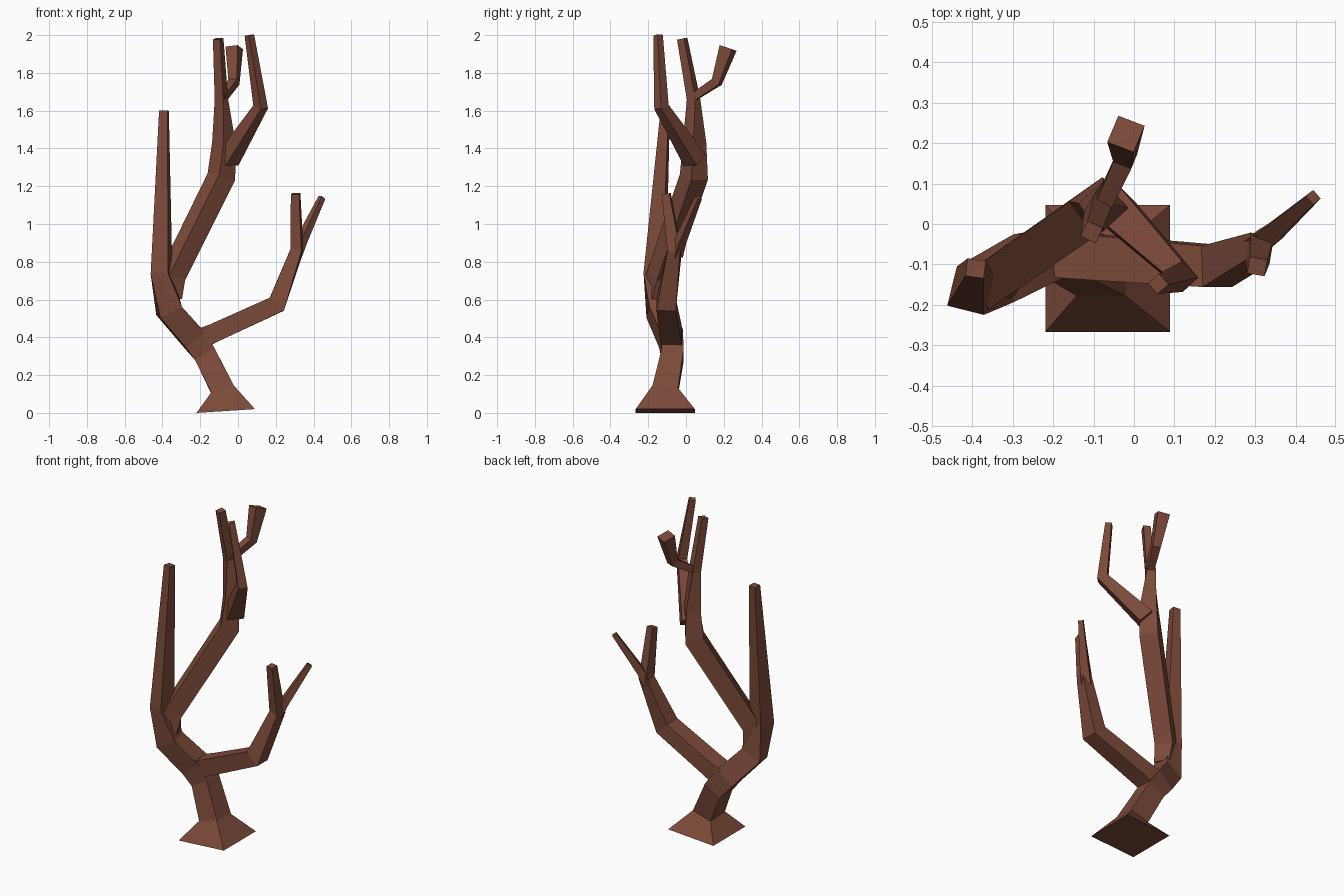
import bpy, bmesh, math
from mathutils import Vector

bark = bpy.data.materials.new("brown bark")
bark.diffuse_color = (0.2, 0.068, 0.041, 1)


def limb(name, rings, first_normal=None):
    """Loft square rings (x, y, z, half depth, half width, yaw degrees) along a path."""
    pts = [Vector(r[:3]) for r in rings]
    segs = [(b - a).normalized() for a, b in zip(pts, pts[1:])]
    bm = bmesh.new()
    loops = []
    for i, (p, r) in enumerate(zip(pts, rings)):
        t = (segs[max(i - 1, 0)] + segs[min(i, len(segs) - 1)]).normalized()
        if i == 0 and first_normal:
            t = Vector(first_normal).normalized()
        yaw = math.radians(r[5])
        u = Vector((-math.sin(yaw), math.cos(yaw), 0))
        u = (u - t * u.dot(t)).normalized()
        v = u.cross(t)
        loops.append([bm.verts.new(p + u * r[3] * a + v * r[4] * b)
                      for a, b in ((-1, -1), (-1, 1), (1, 1), (1, -1))])
    for a, b in zip(loops, loops[1:]):
        for k in range(4):
            n = (k + 1) % 4
            bm.faces.new((a[k], a[n], b[n], b[k]))
    bm.faces.new(loops[0][::-1])
    bm.faces.new(loops[-1])
    bmesh.ops.recalc_face_normals(bm, faces=bm.faces)
    me = bpy.data.meshes.new(name)
    bm.to_mesh(me)
    bm.free()
    me.materials.append(bark)
    ob = bpy.data.objects.new(name, me)
    bpy.context.collection.objects.link(ob)


# flared foot, trunk and the tall left branch
limb("trunk_and_left_branch", [
    (-0.065, -0.11, 0.01, 0.157, 0.155, 0),
    (-0.08, -0.11, 0.12, 0.068, 0.063, 0),
    (-0.175, -0.07, 0.31, 0.058, 0.06, 0),
    (-0.238, -0.08, 0.395, 0.06, 0.065, 5),
    (-0.365, -0.148, 0.54, 0.055, 0.064, 8),
    (-0.405, -0.165, 0.74, 0.05, 0.047, -14),
    (-0.392, -0.11, 1.6, 0.022, 0.023, -8)], (-0.065, 0, 1))

# long central branch, straightening into the middle tip
limb("central_branch", [
    (-0.365, -0.15, 0.61, 0.05, 0.055, 20),
    (-0.35, -0.14, 0.72, 0.052, 0.052, 36),
    (-0.088, 0.042, 1.25, 0.054, 0.054, 36),
    (-0.075, 0.045, 1.43, 0.046, 0.042, 42),
    (-0.088, 0.04, 1.66, 0.026, 0.026, 60),
    (-0.105, -0.02, 1.98, 0.021, 0.021, 65)])

# bent arm rising to the highest tip
limb("upper_arm", [
    (-0.055, 0.045, 1.34, 0.048, 0.045, -45),
    (0.12, -0.13, 1.62, 0.026, 0.03, -45),
    (0.06, -0.148, 2.0, 0.018, 0.018, -50)])

# small rear twig that widens at its end
limb("rear_twig", [
    (-0.085, 0.03, 1.665, 0.02, 0.02, -21),
    (-0.022, 0.163, 1.752, 0.024, 0.024, -21),
    (-0.02, 0.223, 1.932, 0.037, 0.035, -21)])

# low right branch, ending in the upright tip
limb("right_branch", [
    (-0.2, -0.075, 0.39, 0.055, 0.055, 0),
    (-0.13, -0.08, 0.422, 0.056, 0.05, 0),
    (0.205, -0.105, 0.575, 0.051, 0.05, 0),
    (0.312, -0.06, 0.86, 0.034, 0.03, -10),
    (0.305, -0.105, 1.16, 0.021, 0.022, -10)])

# thin outer twig on the right
limb("right_twig", [
    (0.305, -0.05, 0.83, 0.026, 0.022, 40),
    (0.335, -0.03, 0.91, 0.025, 0.022, 40),
    (0.444, 0.066, 1.14, 0.014, 0.014, 40)])
